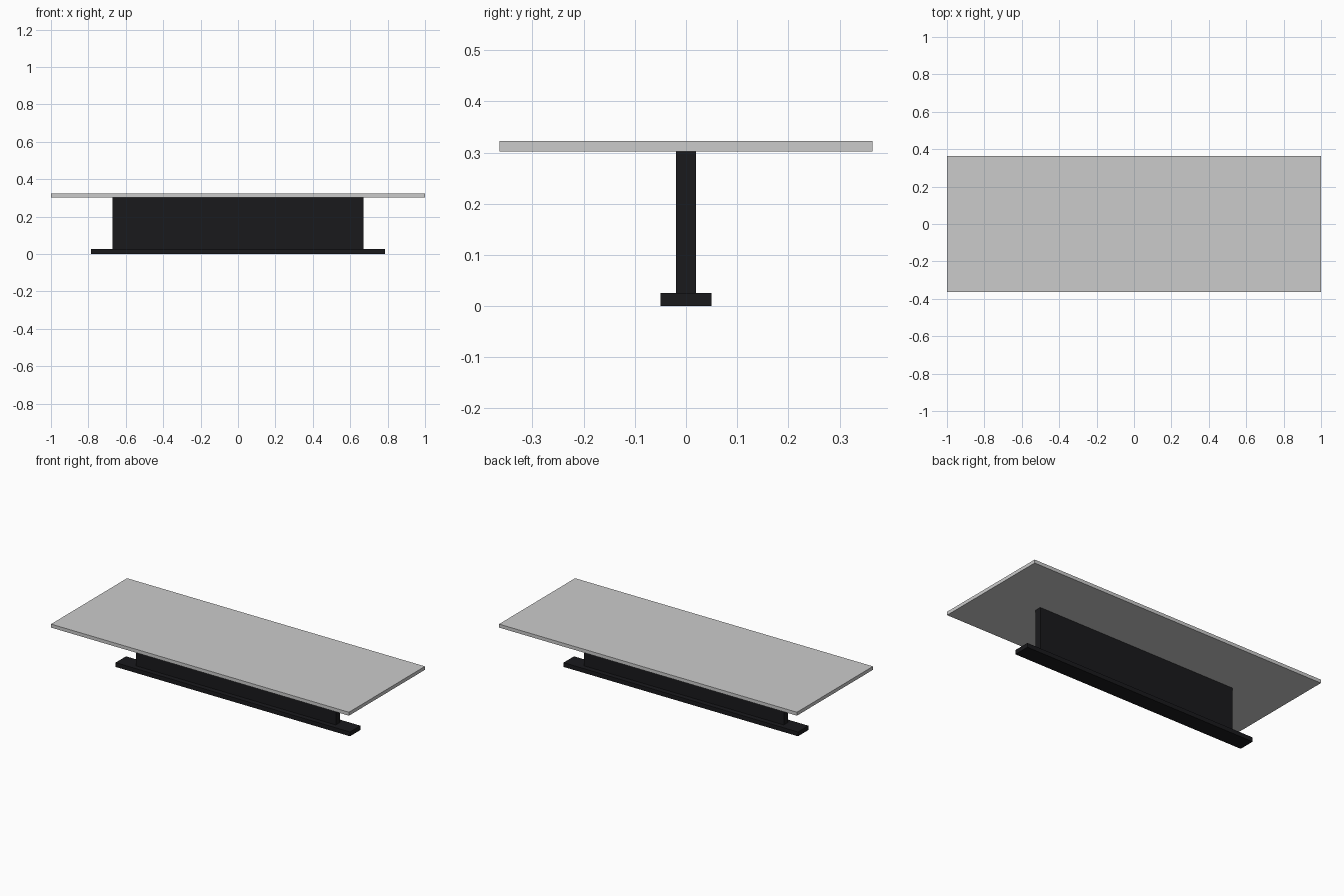
import bpy

if "Cube" in bpy.data.objects:
    bpy.data.objects.remove(bpy.data.objects["Cube"])


def material(name, rgb):
    m = bpy.data.materials.new(name)
    m.diffuse_color = (*rgb, 1.0)
    m.use_nodes = True
    m.node_tree.nodes["Principled BSDF"].inputs["Base Color"].default_value = m.diffuse_color
    return m


def box(name, half_x, half_y, z0, z1, mat=None):
    bpy.ops.mesh.primitive_cube_add(size=1, location=(0, 0, (z0 + z1) / 2))
    ob = bpy.context.object
    ob.name = name
    ob.scale = (2 * half_x, 2 * half_y, z1 - z0)
    bpy.ops.object.transform_apply(location=False, rotation=False, scale=True)
    if mat:
        ob.data.materials.append(mat)
    return ob


black = material("black", (0.01, 0.01, 0.012))

# Floor rail, upright panel and flat top
box("base_rail", 0.787, 0.05, 0.0, 0.026, black)
box("upright_panel", 0.671, 0.0195, 0.026, 0.302, black)
box("table_top", 1.0, 0.3645, 0.302, 0.323)
